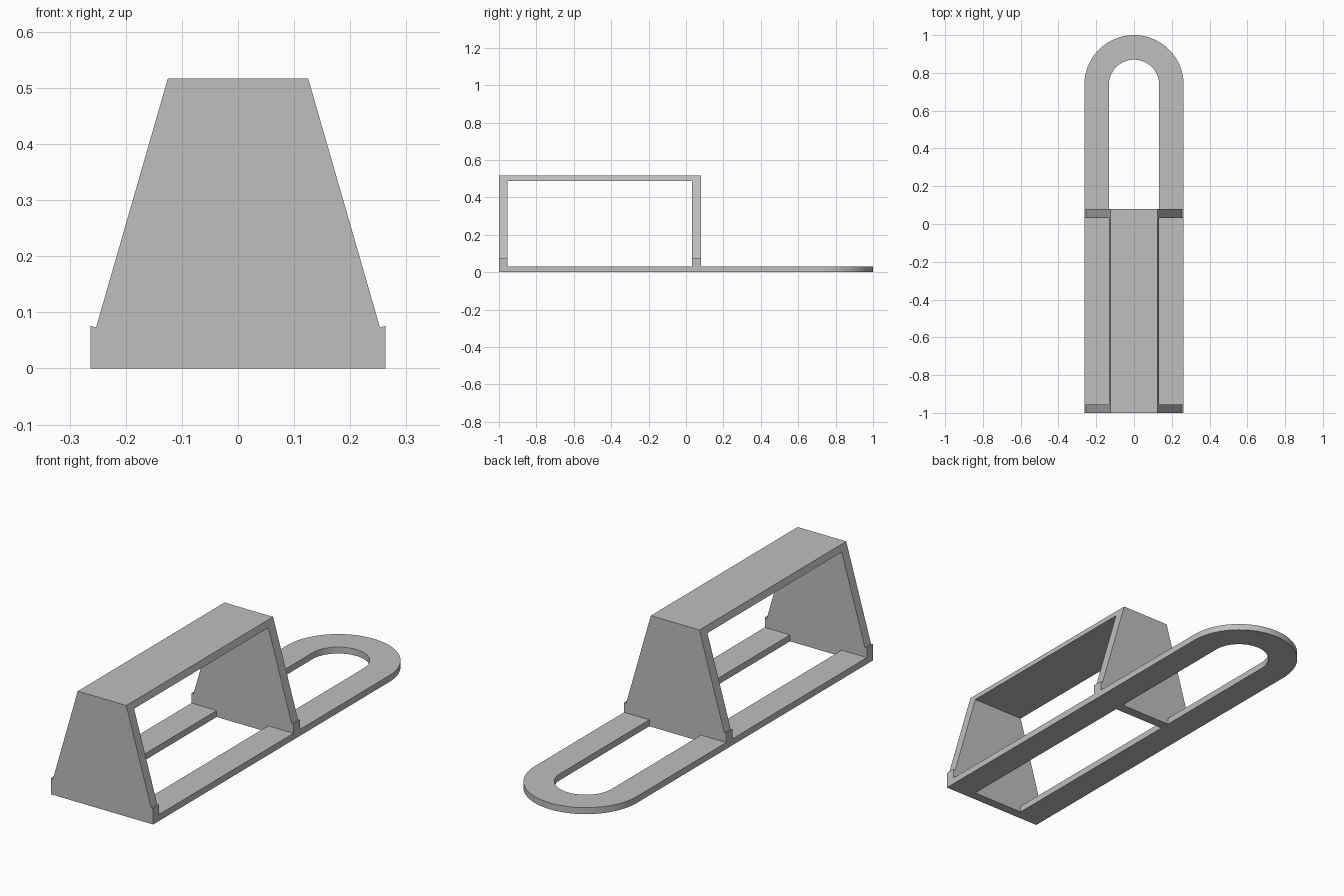
import bpy, bmesh
from math import sin, cos, pi

cube = bpy.data.objects.get("Cube")
if cube:
    bpy.data.objects.remove(cube)

grey = bpy.data.materials.new("plain_grey")
grey.use_nodes = True
colour = (0.52, 0.52, 0.52, 1)
grey.diffuse_color = colour
grey.node_tree.nodes["Principled BSDF"].inputs["Base Color"].default_value = colour

HALF, INNER = 0.263, 0.133          # outer and inner half width of the base
BASE = 0.03                         # base thickness
FRONT, REAR = (-1.0, -0.955), (0.033, 0.08)   # y ranges of the end walls
TOP, TOP_HALF = 0.517, 0.125
PLATE = 0.03
FOOT_HALF, FOOT_Z = 0.253, 0.073


def prism(name, outline, to_3d, start, end):
    """Extrude a flat outline between two depths."""
    bm = bmesh.new()
    face = bm.faces.new([bm.verts.new(to_3d(a, b, start)) for a, b in outline])
    made = bmesh.ops.extrude_face_region(bm, geom=[face])["geom"]
    for v in made:
        if isinstance(v, bmesh.types.BMVert):
            a, b = outline[0]
            shift = [q - p for p, q in zip(to_3d(a, b, start), to_3d(a, b, end))]
            v.co.x += shift[0]
            v.co.y += shift[1]
            v.co.z += shift[2]
    bmesh.ops.recalc_face_normals(bm, faces=bm.faces)
    mesh = bpy.data.meshes.new(name)
    bm.to_mesh(mesh)
    bm.free()
    mesh.materials.append(grey)
    obj = bpy.data.objects.new(name, mesh)
    bpy.context.collection.objects.link(obj)
    return obj


def upright(x, z, y):
    return (x, y, z)


def flat(x, y, z):
    return (x, y, z)


def mirrored(half):
    return half + [(-x, z) for x, z in reversed(half)]


# End walls: tapered panels with small stepped feet
wall = mirrored([(HALF, 0), (HALF, 0.076), (FOOT_HALF, FOOT_Z), (TOP_HALF, TOP)])
prism("front_wall", wall, upright, *FRONT)
prism("rear_wall", wall, upright, *REAR)

# Top plate with sides following the wall taper
slope = (FOOT_HALF - TOP_HALF) / (TOP - FOOT_Z)
plate = mirrored([(TOP_HALF + PLATE * slope, TOP - PLATE), (TOP_HALF, TOP)])
prism("top_plate", plate, upright, FRONT[1], REAR[0])

# Base rails between the walls
for side, s in (("left", 1), ("right", -1)):
    rail = [(s * x, y) for x, y in ((INNER, FRONT[1]), (HALF, FRONT[1]),
                                    (HALF, REAR[0]), (INNER, REAR[0]))]
    prism(side + "_rail", rail, flat, 0, BASE)

# Rounded loop behind the rear wall
STEPS = 40
centre = 1 - HALF


def arc(r):
    return [(r * cos(pi * i / STEPS), centre + r * sin(pi * i / STEPS))
            for i in range(STEPS + 1)]


loop_outline = ([(HALF, REAR[1])] + arc(HALF) + [(-HALF, REAR[1]), (-INNER, REAR[1])]
                + arc(INNER)[::-1] + [(INNER, REAR[1])])
loop = prism("rear_loop", loop_outline, flat, 0, BASE)
bpy.ops.object.select_all(action="DESELECT")
loop.select_set(True)
bpy.context.view_layer.objects.active = loop
bpy.ops.object.shade_smooth_by_angle()
